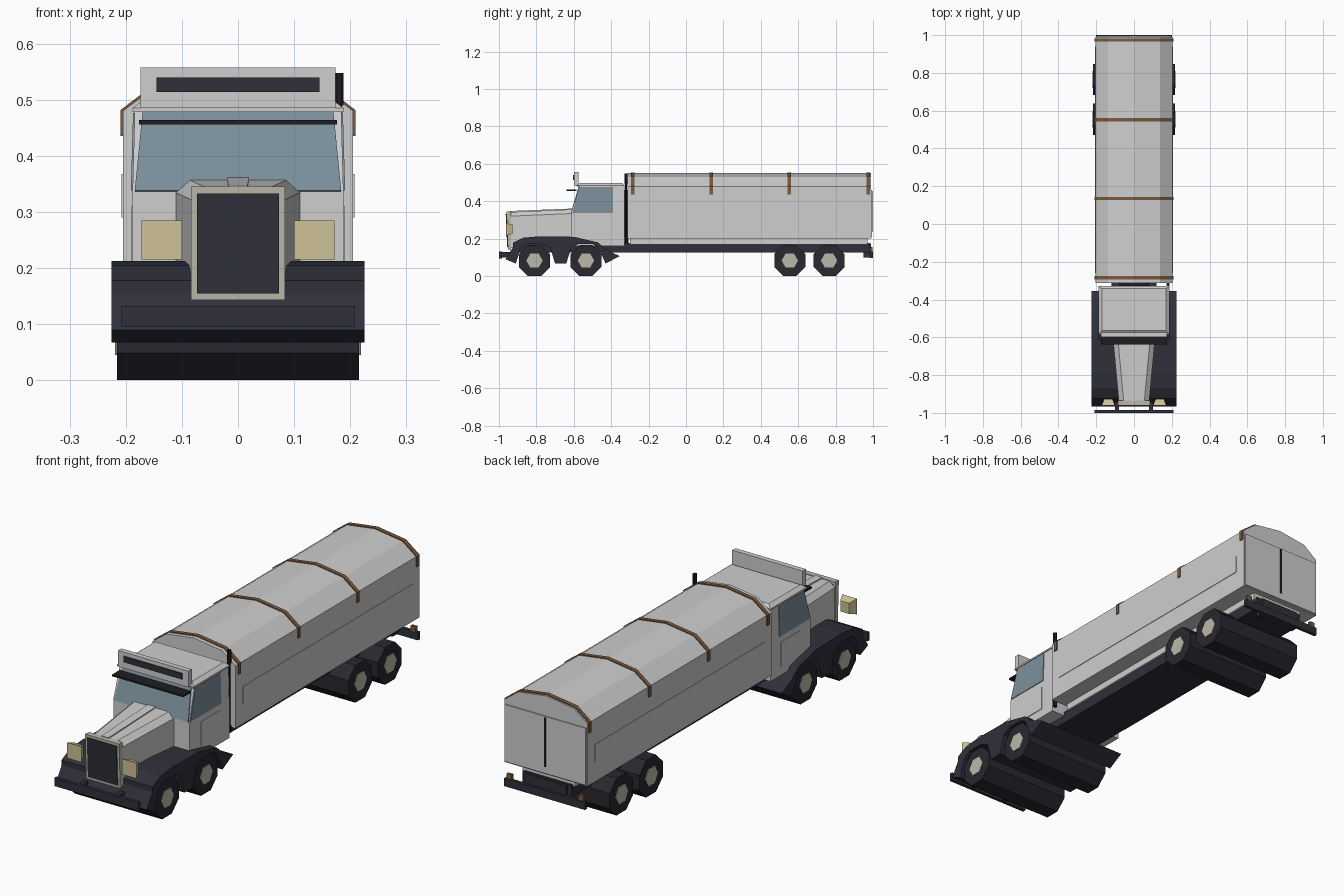
import bpy, bmesh, math
from mathutils import Vector

if "Cube" in bpy.data.objects:
    bpy.data.objects.remove(bpy.data.objects["Cube"])


def material(name, r, g, b):
    m = bpy.data.materials.new(name)
    m.diffuse_color = (r, g, b, 1)
    m.use_nodes = True
    m.node_tree.nodes["Principled BSDF"].inputs["Base Color"].default_value = m.diffuse_color
    return m


GREY = material("light_grey", 0.62, 0.62, 0.62)
GLASS = material("blue_glass", 0.20, 0.28, 0.335)
DARK = material("dark_slate", 0.028, 0.029, 0.042)
TYRE = material("tyre_black", 0.021, 0.021, 0.029)
BLACK = material("black_trim", 0.013, 0.013, 0.016)
CREAM = material("cream_metal", 0.50, 0.48, 0.40)
LAMP = material("lamp_yellow", 0.62, 0.54, 0.30)
BROWN = material("brown_strap", 0.20, 0.10, 0.045)


def loft(name, rings, mat):
    """Join matching rings of points with flat faces and close both ends."""
    bm = bmesh.new()
    vs = [[bm.verts.new(p) for p in ring] for ring in rings]
    n = len(vs[0])
    for a, b in zip(vs, vs[1:]):
        for i in range(n):
            j = (i + 1) % n
            bm.faces.new((a[i], a[j], b[j], b[i]))
    bm.faces.new(vs[0])
    bm.faces.new(vs[-1])
    bmesh.ops.recalc_face_normals(bm, faces=bm.faces)
    me = bpy.data.meshes.new(name)
    bm.to_mesh(me)
    bm.free()
    me.materials.append(mat)
    ob = bpy.data.objects.new(name, me)
    bpy.context.collection.objects.link(ob)
    return ob


def box(name, x, y, z, mat):
    return loft(name, [[(x[0], y[0], h), (x[1], y[0], h), (x[1], y[1], h), (x[0], y[1], h)]
                       for h in z], mat)


def along_x(name, profile, x0, x1, mat):
    return loft(name, [[(x, y, z) for y, z in profile] for x in (x0, x1)], mat)


def along_y(name, profile, y0, y1, mat):
    return loft(name, [[(x, y, z) for x, z in profile] for y in (y0, y1)], mat)


def plate(name, pts, mat, t=0.004):
    """Thin sheet centred on a flat polygon."""
    p = [Vector(v) for v in pts]
    n = (p[1] - p[0]).cross(p[2] - p[0]).normalized() * t
    return loft(name, [[v - n for v in p], [v + n for v in p]], mat)


def disc(y, z, r, sides):
    """Polygon in the y-z plane with a flat bottom."""
    return [(y + r * math.cos((i + 0.5) * math.tau / sides),
             z + r * math.sin((i + 0.5) * math.tau / sides)) for i in range(sides)]


# Cargo body with a faceted arched roof
ARCH = [(0.205, 0.48), (0.137, 0.531), (0, 0.55), (-0.137, 0.531), (-0.205, 0.48)]
along_y("cargo_body", ARCH + [(-0.205, 0.2), (0.205, 0.2)], -0.312, 0.99, GREY)
box("cargo_subfloor", (-0.13, 0.13), (-0.30, 0.97), (0.17, 0.202), GREY)
box("rear_door", (-0.2, 0.2), (0.985, 0.995), (0.205, 0.46), GREY)
box("rear_door_seam", (-0.004, 0.004), (0.99, 0.998), (0.235, 0.455), BLACK)
for s, side in ((1, "right"), (-1, "left")):
    box("cargo_side_panel_" + side, (s * 0.2, s * 0.2075), (-0.26, 0.94), (0.29, 0.368), GREY)

# Straps following the roof and hanging down the sides
outer = [(0.209, 0.435), (0.209, 0.482), (0.139, 0.535), (0, 0.554),
         (-0.139, 0.535), (-0.209, 0.482), (-0.209, 0.435)]
inner = [(x * 0.97, z - 0.006 if abs(x) < 0.2 else z) for x, z in outer]
for i, y in enumerate((-0.285, 0.135, 0.552, 0.974)):
    along_y("strap_%d" % (i + 1), outer + inner[::-1], y - 0.009, y + 0.009, BROWN)

# Chassis and bumpers
box("chassis", (-0.12, 0.12), (-0.90, 0.98), (0.125, 0.178), DARK)
box("rear_bumper", (-0.2, 0.2), (0.985, 1.0), (0.097, 0.132), DARK)
box("rear_bumper_mount", (-0.1, 0.1), (0.95, 0.99), (0.1, 0.175), DARK)
box("front_bumper", (-0.208, 0.208), (-1.0, -0.985), (0.095, 0.132), DARK)
for s, side in ((1, "right"), (-1, "left")):
    box("bumper_arm_" + side, (s * 0.08, s * 0.1), (-0.99, -0.9), (0.1, 0.128), DARK)
    box("tail_lamp_" + side, (s * 0.165, s * 0.19), (0.984, 0.997), (0.132, 0.155), BROWN)

# Octagonal axle-wide wheels with six-sided hubs
for i, y in enumerate((-0.81, -0.535, 0.555, 0.765)):
    along_x("wheel_%d" % (i + 1), disc(y, 0.083, 0.0898, 8), -0.216, 0.216, TYRE)
    for s, side in ((1, "right"), (-1, "left")):
        hub = [(y + (z - 0.083), 0.083 + (v - y)) for v, z in disc(y, 0.083, 0.044, 6)]
        along_x("hub_%d_%s" % (i + 1, side), hub, s * 0.21, s * 0.219, CREAM)

# Front fenders arching over both front axles
along_x("front_fender", [
    (-0.965, 0.09), (-0.925, 0.155), (-0.925, 0.178), (-0.87, 0.205), (-0.78, 0.213), (-0.6, 0.21),
    (-0.47, 0.18), (-0.425, 0.14), (-0.355, 0.107), (-0.43, 0.067), (-0.47, 0.155), (-0.5, 0.172),
    (-0.575, 0.172), (-0.615, 0.15), (-0.64, 0.067), (-0.7, 0.067), (-0.725, 0.15), (-0.77, 0.172),
    (-0.85, 0.172), (-0.885, 0.145), (-0.91, 0.067)], -0.225, 0.225, DARK)


# Tapered bonnet with chamfered top edges
def bonnet_ring(y, w, top, low):
    half = [(w, low), (w, top - 0.022), (w - 0.026, top)]
    return [(x, y, z) for x, z in half + [(-x, z) for x, z in half[::-1]]]


loft("bonnet", [bonnet_ring(-0.945, 0.08, 0.342, 0.15), bonnet_ring(-0.6, 0.112, 0.357, 0.18)], GREY)
loft("bonnet_ridge", [[(-w, y, z - 0.02), (w, y, z - 0.02), (w, y, z), (-w, y, z)]
                      for y, w, z in ((-0.94, 0.017, 0.348), (-0.61, 0.02, 0.361))], GREY)

# Radiator surround and grille, leaning slightly
for name, w, z0, z1, out, mat in (("grille_frame", 0.084, 0.143, 0.345, 0, CREAM),
                                  ("grille", 0.073, 0.155, 0.333, 0.004, DARK)):
    along_x(name, [(-0.952 - out, z0), (-0.96 - out, z1), (-0.935, z1), (-0.935, z0)], -w, w, mat)

# Headlamps narrowing towards the back
for s, side in ((1, "right"), (-1, "left")):
    loft("headlamp_" + side, [[(s * 0.136 + a * w, y, 0.25 + b * h)
                               for a, b in ((-1, -1), (1, -1), (1, 1), (-1, 1))]
                              for y, w, h in ((-0.962, 0.036, 0.035), (-0.927, 0.022, 0.024))], LAMP)

# Cab: lower body, tapered upper body and roof
box("cab_lower", (-0.188, 0.188), (-0.612, -0.33), (0.16, 0.336), GREY)
loft("cab_upper", [[(-w, y, z), (w, y, z), (w, -0.33, z), (-w, -0.33, z)]
                   for w, y, z in ((0.188, -0.612, 0.335), (0.184, -0.57, 0.48))], GREY)
loft("cab_roof", [[(-w, y0, z), (w, y0, z), (w, y1, z), (-w, y1, z)]
                  for w, y0, y1, z in ((0.188, -0.585, -0.328, 0.478), (0.188, -0.585, -0.328, 0.485),
                                       (0.17, -0.565, -0.342, 0.499))], GREY)
plate("windscreen", [(-0.184, -0.612, 0.337), (0.184, -0.612, 0.337),
                     (0.17, -0.570, 0.478), (-0.17, -0.570, 0.478)], GLASS)
for s, side in ((1, "right"), (-1, "left")):
    plate("side_window_" + side, [(s * 0.188, -0.608, 0.338), (s * 0.188, -0.39, 0.338),
                                  (s * 0.184, -0.39, 0.476), (s * 0.184, -0.568, 0.476)], GLASS, 0.003)
    box("door_panel_" + side, (s * 0.186, s * 0.191), (-0.53, -0.4), (0.2, 0.31), GREY)

# Roof board with dark slot, and sun visor
box("roof_board", (-0.174, 0.174), (-0.598, -0.575), (0.485, 0.557), GREY)
box("roof_board_slot", (-0.145, 0.145), (-0.603, -0.59), (0.514, 0.54), DARK)
box("sun_visor", (-0.176, 0.176), (-0.638, -0.585), (0.456, 0.464), BLACK)

# Gap filler behind the cab and the right-hand exhaust stack
box("cab_rear_link", (-0.08, 0.08), (-0.335, -0.308), (0.17, 0.46), BLACK)
for name, r, z0, z1 in (("exhaust_pipe", 0.006, 0.185, 0.5), ("exhaust_tip", 0.009, 0.49, 0.548),
                        ("exhaust_base", 0.009, 0.18, 0.21)):
    loft(name, [[(x + 0.18, y - 0.32, z) for x, y in disc(0, 0, r, 8)] for z in (z0, z1)], BLACK)
